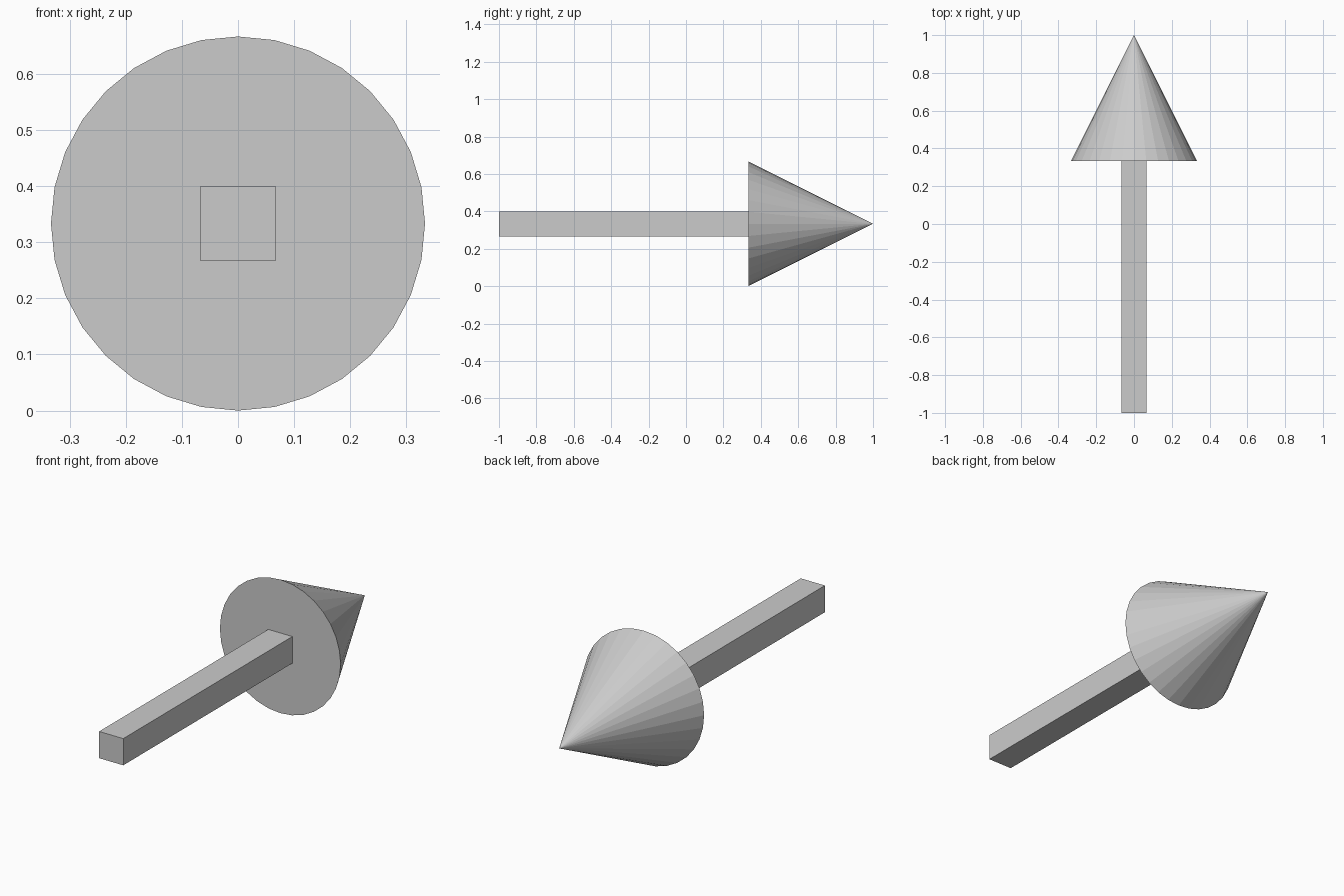
import bpy
from math import pi

if "Cube" in bpy.data.objects:
    bpy.data.objects.remove(bpy.data.objects["Cube"])

R = 1 / 3            # head radius, also the height of the arrow's axis
HEAD_BASE = 1 / 3    # y where the head meets the shaft
SHAFT = 2 / 15       # side of the square shaft

# Arrow head: 32-sided closed cone pointing to +y
bpy.ops.mesh.primitive_cone_add(
    vertices=32, radius1=R, radius2=0, depth=1 - HEAD_BASE,
    location=(0, (1 + HEAD_BASE) / 2, R), rotation=(-pi / 2, 0, 0))
bpy.context.object.name = "arrow_head"

# Square shaft running back to y = -1
bpy.ops.mesh.primitive_cube_add(size=1, location=(0, (HEAD_BASE - 1) / 2, R))
shaft = bpy.context.object
shaft.name = "arrow_shaft"
shaft.scale = (SHAFT, 1 + HEAD_BASE, SHAFT)
bpy.ops.object.transform_apply(location=False, rotation=False, scale=True)
